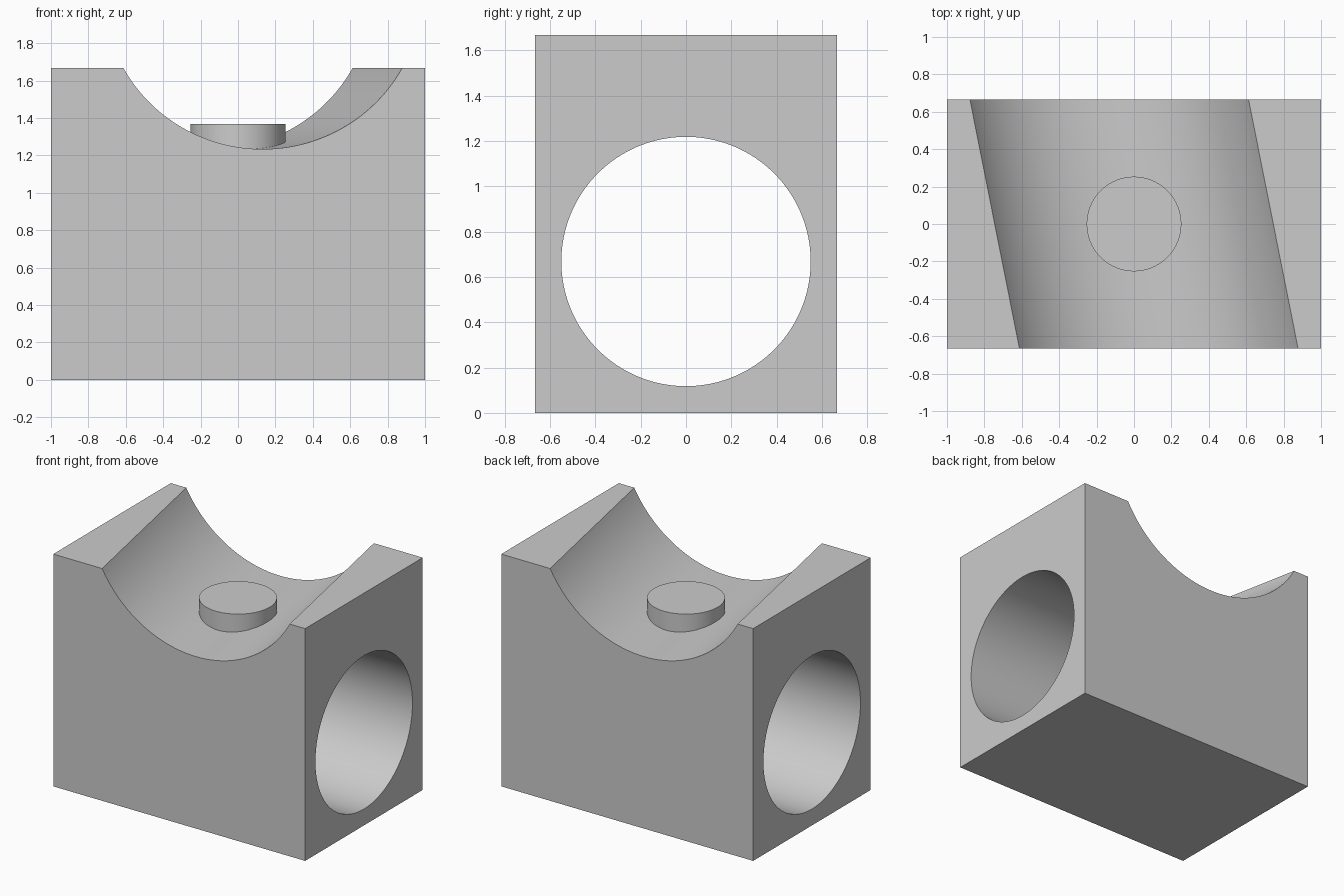
import bpy
import math

cube = bpy.data.objects.get("Cube")
if cube:
    bpy.data.objects.remove(cube, do_unlink=True)

WIDTH, DEPTH, HEIGHT = 2.0, 1.333, 1.667
SKEW = math.radians(11.25)

grey = bpy.data.materials.new("light_grey")
grey.use_nodes = True
colour = (0.6, 0.6, 0.6, 1.0)
grey.diffuse_color = colour
grey.node_tree.nodes["Principled BSDF"].inputs["Base Color"].default_value = colour


def cylinder(name, radius, length, location, rotation=(0, 0, 0)):
    bpy.ops.mesh.primitive_cylinder_add(vertices=160, radius=radius, depth=length,
                                        location=location, rotation=rotation)
    obj = bpy.context.object
    obj.name = name
    obj.data.materials.append(grey)
    return obj


def cut(target, cutter):
    mod = target.modifiers.new("cut", "BOOLEAN")
    mod.operation = "DIFFERENCE"
    mod.solver = "EXACT"
    mod.object = cutter
    bpy.ops.object.select_all(action="DESELECT")
    target.select_set(True)
    bpy.context.view_layer.objects.active = target
    bpy.ops.object.modifier_apply(modifier=mod.name)
    bpy.data.objects.remove(cutter, do_unlink=True)


def smooth(obj):
    bpy.ops.object.select_all(action="DESELECT")
    obj.select_set(True)
    bpy.context.view_layer.objects.active = obj
    bpy.ops.object.shade_smooth_by_angle(angle=math.radians(30))


# Solid block
bpy.ops.mesh.primitive_cube_add(size=1, location=(0, 0, HEIGHT / 2))
block = bpy.context.object
block.name = "block"
block.scale = (WIDTH, DEPTH, HEIGHT)
bpy.ops.object.transform_apply(location=True, rotation=False, scale=True)
block.data.materials.append(grey)

# Round bore running side to side
cut(block, cylinder("bore_cutter", 0.55, 3, (0, 0, 0.668), (0, math.pi / 2, 0)))

# Skewed saddle channel across the top
cut(block, cylinder("saddle_cutter", 0.833, 3, (0, 0, 2.067), (math.pi / 2, 0, SKEW)))
smooth(block)

# Locating peg rising from the saddle
PEG_BOTTOM, PEG_TOP = 1.226, 1.367
peg = cylinder("peg", 0.253, PEG_TOP - PEG_BOTTOM, (0, 0, (PEG_BOTTOM + PEG_TOP) / 2))
smooth(peg)
